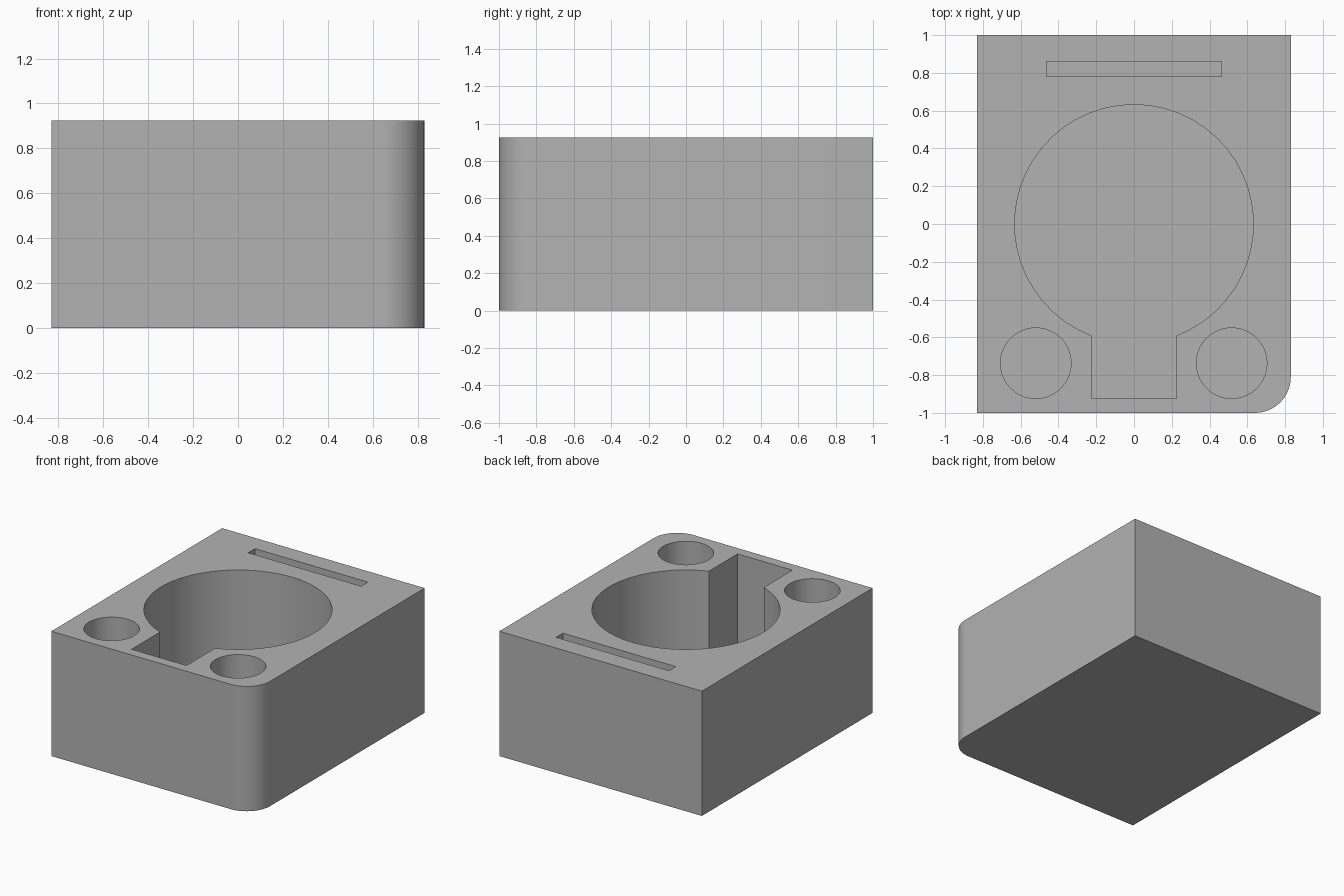
import bpy
import bmesh
from math import asin, cos, pi, radians, sin

cube = bpy.data.objects.get("Cube")
if cube:
    bpy.data.objects.remove(cube, do_unlink=True)

HALF_X, HALF_Y, HEIGHT = 0.83, 1.0, 0.925
FLOOR = 0.09
CORNER = 0.19

grey = bpy.data.materials.new("plain grey")
grey.use_nodes = True
colour = (0.45, 0.45, 0.45, 1)
grey.diffuse_color = colour
grey.node_tree.nodes["Principled BSDF"].inputs["Base Color"].default_value = colour


def arc(cx, cy, r, start, end, steps):
    angles = [start + (end - start) * i / steps for i in range(steps + 1)]
    return [(cx + r * cos(a), cy + r * sin(a)) for a in angles]


def rectangle(x0, x1, y0, y1):
    return [(x0, y0), (x1, y0), (x1, y1), (x0, y1)]


def prism(name, outline, bottom, top):
    """Extrude a counter-clockwise outline upwards."""
    bm = bmesh.new()
    base = bm.faces.new([bm.verts.new((x, y, bottom)) for x, y in outline])
    lid = bmesh.ops.extrude_face_region(bm, geom=[base], use_keep_orig=True)
    moved = [v for v in lid["geom"] if isinstance(v, bmesh.types.BMVert)]
    bmesh.ops.translate(bm, verts=moved, vec=(0, 0, top - bottom))
    bmesh.ops.recalc_face_normals(bm, faces=bm.faces)
    mesh = bpy.data.meshes.new(name)
    bm.to_mesh(mesh)
    bm.free()
    mesh.materials.append(grey)
    obj = bpy.data.objects.new(name, mesh)
    bpy.context.collection.objects.link(obj)
    return obj


# Block with one rounded front corner
block = prism("holder_block",
              [(-HALF_X, -HALF_Y)]
              + arc(HALF_X - CORNER, CORNER - HALF_Y, CORNER, -pi / 2, 0, 16)
              + [(HALF_X, HALF_Y), (-HALF_X, HALF_Y)], 0, HEIGHT)

# Round pocket joined to a square front notch
radius, notch, notch_front = 0.632, 0.225, -0.925
gap = asin(notch / radius)
keyhole = (arc(0, 0, radius, gap - pi / 2, 3 * pi / 2 - gap, 44)
           + [(-notch, notch_front), (notch, notch_front)])

# Two small round pockets and the long rear slot
pockets = {"main_pocket": keyhole,
           "rear_slot": rectangle(-0.463, 0.463, 0.78, 0.86)}
for side, x in (("right", -0.52), ("left", 0.517)):
    pockets[side + "_pocket"] = arc(x, -0.737, 0.187, 0, 2 * pi, 40)[:-1]

bpy.context.view_layer.objects.active = block
for name, outline in pockets.items():
    cutter = prism(name + "_cutter", outline, FLOOR, HEIGHT + 0.1)
    cutter.hide_render = True
    cut = block.modifiers.new(name, "BOOLEAN")
    cut.operation = "DIFFERENCE"
    cut.solver = "EXACT"
    cut.object = cutter
    bpy.ops.object.modifier_apply(modifier=name)
    bpy.data.objects.remove(cutter, do_unlink=True)

# Smooth the curved walls, keep the rims sharp
bpy.ops.object.select_all(action="DESELECT")
block.select_set(True)
bpy.ops.object.shade_smooth_by_angle(angle=radians(25))
